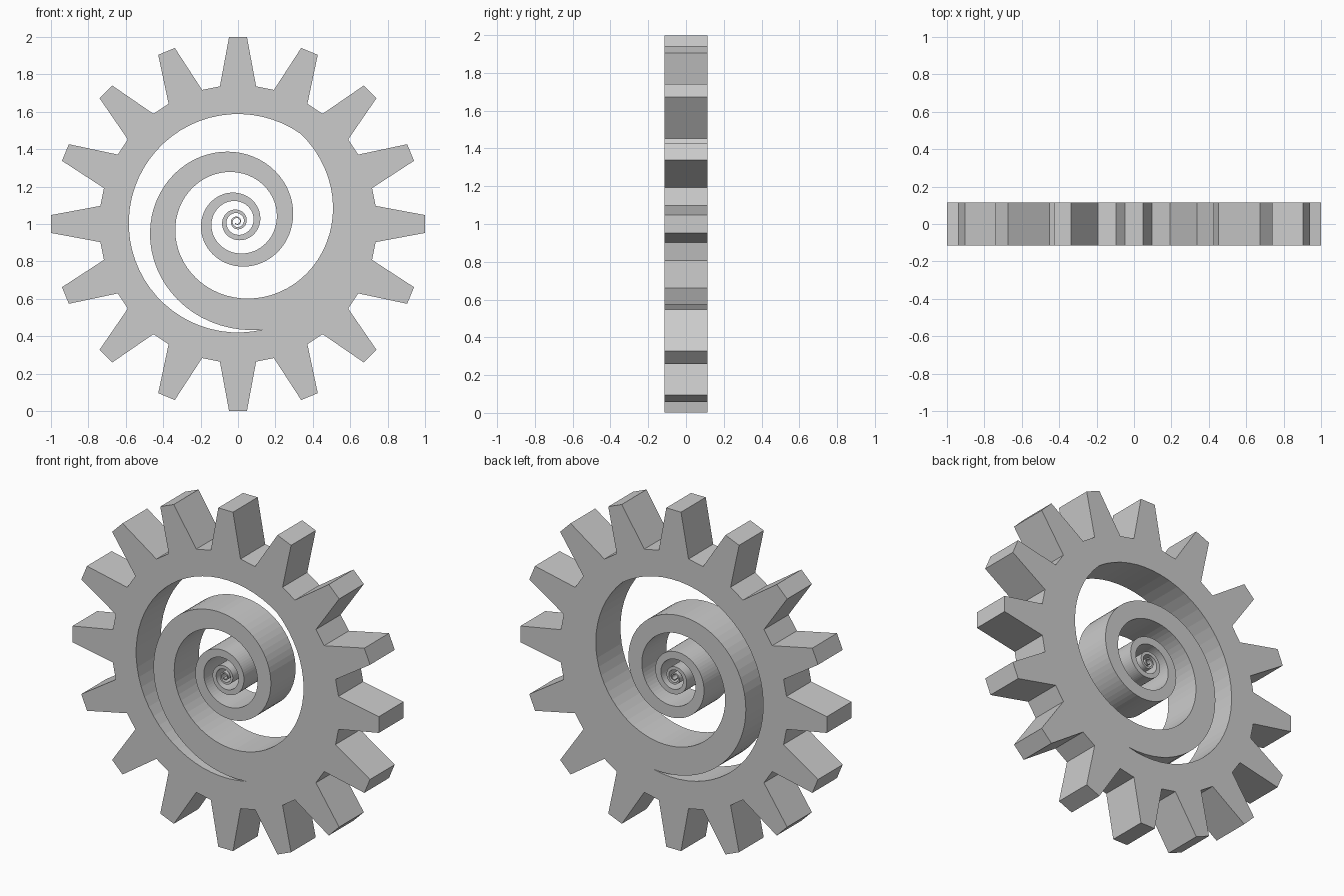
import bpy
from math import sin, cos, pi, radians, exp, hypot, atan2

if "Cube" in bpy.data.objects:
    bpy.data.objects.remove(bpy.data.objects["Cube"])

TEETH, TIP_R, ROOT_R = 16, 1.0, 0.742
HALF_DEPTH = 0.115
GROWTH = 0.14                       # logarithmic spiral growth per radian
SPIRAL_C = (-0.005, 1.013)
HOLE_C, HOLE_R = (0.0, 1.004), 0.584
STEP = radians(5.625)
END = -4.4 * 2 * pi                 # innermost angle of the spiral arm


def spiral(a, t):
    r = a * exp(GROWTH * t)
    return SPIRAL_C[0] + r * cos(t), SPIRAL_C[1] + r * sin(t)


def rim_crossing(a, lo, hi):
    """Angle at which a spiral edge meets the round hole."""
    for _ in range(50):
        mid = (lo + hi) / 2
        x, y = spiral(a, mid)
        if hypot(x - HOLE_C[0], y - HOLE_C[1]) < HOLE_R:
            lo = mid
        else:
            hi = mid
    return lo


def steps(start, end):
    n = max(1, round(abs(end - start) / STEP))
    return [start + (end - start) * i / n for i in range(n + 1)]


def rim_angle(p):
    return atan2(p[1] - HOLE_C[1], p[0] - HOLE_C[0])


# toothed outline
outline = []
for i in range(TEETH):
    mid = 2 * pi * i / TEETH
    for r, off in ((ROOT_R, -7.5), (TIP_R, -2.75), (TIP_R, 2.75), (ROOT_R, 7.5)):
        a = mid + radians(off)
        outline.append((r * cos(a), 1 + r * sin(a)))

# spiral gap: round rim, inner edge of the arm inward, outer edge back out
A_IN, A_OUT = 0.508, 0.716
t_in = rim_crossing(A_IN, 0, pi / 2)
t_out = rim_crossing(A_OUT, radians(-150), radians(-40))
rim_from = rim_angle(spiral(A_OUT, t_out)) + 2 * pi
rim_to = rim_angle(spiral(A_IN, t_in))
gap = [(HOLE_C[0] + HOLE_R * cos(t), HOLE_C[1] + HOLE_R * sin(t))
       for t in steps(rim_from, rim_to)]
gap += [spiral(A_IN, t) for t in steps(t_in, END)[1:]]
gap += [spiral(A_OUT, t) for t in steps(END, t_out)[:-1]]

# gear body: filled and extruded profile
curve = bpy.data.curves.new("spiral_gear", 'CURVE')
curve.dimensions = '2D'
curve.fill_mode = 'BOTH'
curve.extrude = HALF_DEPTH
for loop in (outline, gap):
    s = curve.splines.new('POLY')
    s.points.add(len(loop) - 1)
    for p, (x, y) in zip(s.points, loop):
        p.co = (x, y, 0, 1)
    s.use_cyclic_u = True
    s.use_smooth = False
gear = bpy.data.objects.new("spiral_gear", curve)
bpy.context.collection.objects.link(gear)
gear.rotation_euler = (pi / 2, 0, 0)
bpy.context.view_layer.objects.active = gear
gear.select_set(True)
bpy.ops.object.convert(target='MESH')
bpy.ops.object.shade_flat()
